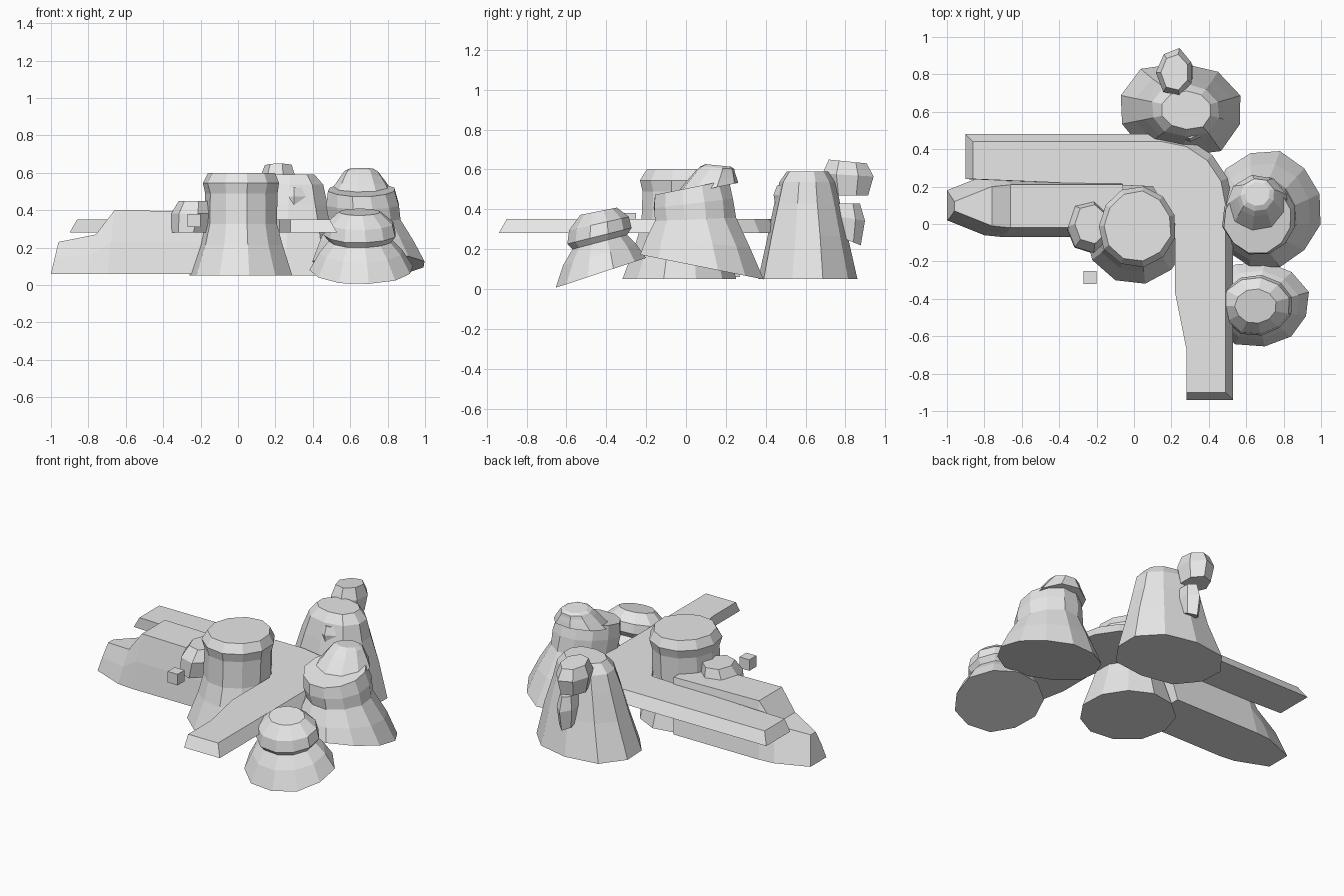
import bpy, bmesh, math, random

random.seed(4)
if "Cube" in bpy.data.objects:
    bpy.data.objects.remove(bpy.data.objects["Cube"], do_unlink=True)

GREY = 0.8
stone = bpy.data.materials.new("pale_grey_stone")
stone.use_nodes = True
stone.diffuse_color = (GREY, GREY, GREY, 1)
stone.node_tree.nodes["Principled BSDF"].inputs["Base Color"].default_value = stone.diffuse_color

# Rock silhouettes: height fraction and width fraction
PILLAR = [(0, 1), (.3, .8), (.5, .7), (.8, .7), (.9, .75), (1, .65)]
SKIRT = [(0, 1), (.3, .85), (.6, .65), (.8, .65), (1, .6)]
MUSHROOM = [(0, 1), (.3, .8), (.5, .6), (.6, .7), (.8, .65), (1, .4)]
CLIFF = [(0, 1), (.4, .8), (.7, .65), (.9, .55), (1, .4)]
LUMP = [(0, .8), (.6, 1), (1, .75)]


def bridge(name, loops):
    """Join closed loops of equal length into a capped, flat-shaded solid."""
    bm = bmesh.new()
    rings = [[bm.verts.new(point) for point in loop] for loop in loops]
    for lower, upper in zip(rings, rings[1:]):
        for i in range(len(lower)):
            bm.faces.new((lower[i - 1], lower[i], upper[i], upper[i - 1]))
    bm.faces.new(rings[0])
    bm.faces.new(rings[-1])
    bmesh.ops.recalc_face_normals(bm, faces=bm.faces)
    mesh = bpy.data.meshes.new(name)
    bm.to_mesh(mesh)
    bm.free()
    mesh.materials.append(stone)
    obj = bpy.data.objects.new(name, mesh)
    bpy.context.collection.objects.link(obj)


def rock(name, profile, sides, centre, radii, bottom, top,
         lean=(0, 0), base_tilt=0, top_tilt=0, rough=.03):
    """Stack uneven rings along a silhouette; tilts are the rise along y."""
    wobble = [random.uniform(1 - rough, 1 + rough) for _ in range(sides)]
    loops = []
    for height, width in profile:
        tilt = base_tilt + (top_tilt - base_tilt) * height
        loop = []
        for i, bump in enumerate(wobble):
            angle = math.tau * (i + .5) / sides
            reach = width * bump * random.uniform(1 - rough / 2, 1 + rough / 2)
            dx = radii[0] * reach * math.cos(angle)
            dy = radii[1] * reach * math.sin(angle)
            loop.append((centre[0] + lean[0] * height + dx,
                         centre[1] + lean[1] * height + dy,
                         bottom + (top - bottom) * height + tilt * dy))
        loops.append(loop)
    bridge(name, loops)


def walkway_loop(z, flare):
    """Bent outline: outer arm, rounded corner, then back along the inside."""
    far, near = -.86 - flare, -.9 - flare
    radius = .34 + flare
    corner = [(.15 + radius * math.sin(a), .1 + radius * math.cos(a))
              for a in (math.pi / 2 * step / 4 for step in range(5))]
    inside = [(.28, near), (.28, -.67), (.22, -.37), (.22, 0), (.1, .2), (far, .24)]
    outline = [(far, .44 + flare)] + corner + [(.49 + flare, near)] + inside
    return [(x, y, z) for x, y in outline]


def ridge_loop(x, half_width, top):
    """Cross-section with sloping sides and a flat crest."""
    middle, base = .1, .06
    waist = (base + top) / 2
    front, back = middle - half_width, middle + half_width
    return [(x, front, base), (x + .02, front + .02, waist), (x + .04, front + .05, top),
            (x + .04, back - .06, top), (x + .02, back - .03, waist), (x, back, base)]


# Walkway slab with a flared lower edge
bridge("walkway", [walkway_loop(.28, .04), walkway_loop(.35, 0)])

# Flat-topped pillar at the inside of the bend
rock("middle_pillar", PILLAR, 11, centre=(.02, -.03), radii=(.28, .29),
     bottom=.05, top=.6, lean=(0, .02))

# Long ridge tapering to a low tip, with a boulder at its thick end
bridge("long_ridge", [ridge_loop(x, half_width, top) for x, half_width, top in
                      [(-1, .08, .23), (-.8, .16, .27), (-.7, .17, .4), (-.1, .17, .39)]])
rock("ridge_boulder", LUMP, 7, centre=(-.26, -.04), radii=(.12, .14),
     bottom=.28, top=.45, lean=(.03, .04))

# Small loose cube
size = .07
bridge("loose_cube", [[(-.27, -.32, z), (-.27 + size, -.32, z),
                       (-.27 + size, -.32 + size, z), (-.27, -.32 + size, z)]
                      for z in (.31, .31 + size)])

# Tall back rock with an overhanging crown, ledge and step
rock("back_rock", CLIFF, 10, centre=(.25, .61), radii=(.35, .26),
     bottom=.05, top=.59, lean=(.03, 0), rough=.05)
rock("back_crown", LUMP, 7, centre=(.22, .81), radii=(.1, .13),
     bottom=.47, top=.64, top_tilt=-.1)
rock("back_ledge", LUMP, 6, centre=(.26, .8), radii=(.06, .1),
     bottom=.25, top=.43, base_tilt=-.4)
rock("back_step", LUMP, 6, centre=(.3, .51), radii=(.09, .07), bottom=.4, top=.52)

# Large side rock: flared skirt under a stepped cap
rock("large_side_rock", SKIRT, 12, centre=(.7, .08), radii=(.3, .31),
     bottom=.11, top=.51, lean=(-.04, -.05), base_tilt=-.2, top_tilt=.2, rough=.04)
rock("large_side_cap", CLIFF, 9, centre=(.66, .1), radii=(.17, .16),
     bottom=.5, top=.62, lean=(0, .06), base_tilt=.2, top_tilt=-.1)

# Tilted mushroom-shaped rock
rock("mushroom_rock", MUSHROOM, 11, centre=(.66, -.43), radii=(.28, .23),
     bottom=.08, top=.39, lean=(-.01, -.01), base_tilt=.33, top_tilt=.2)
